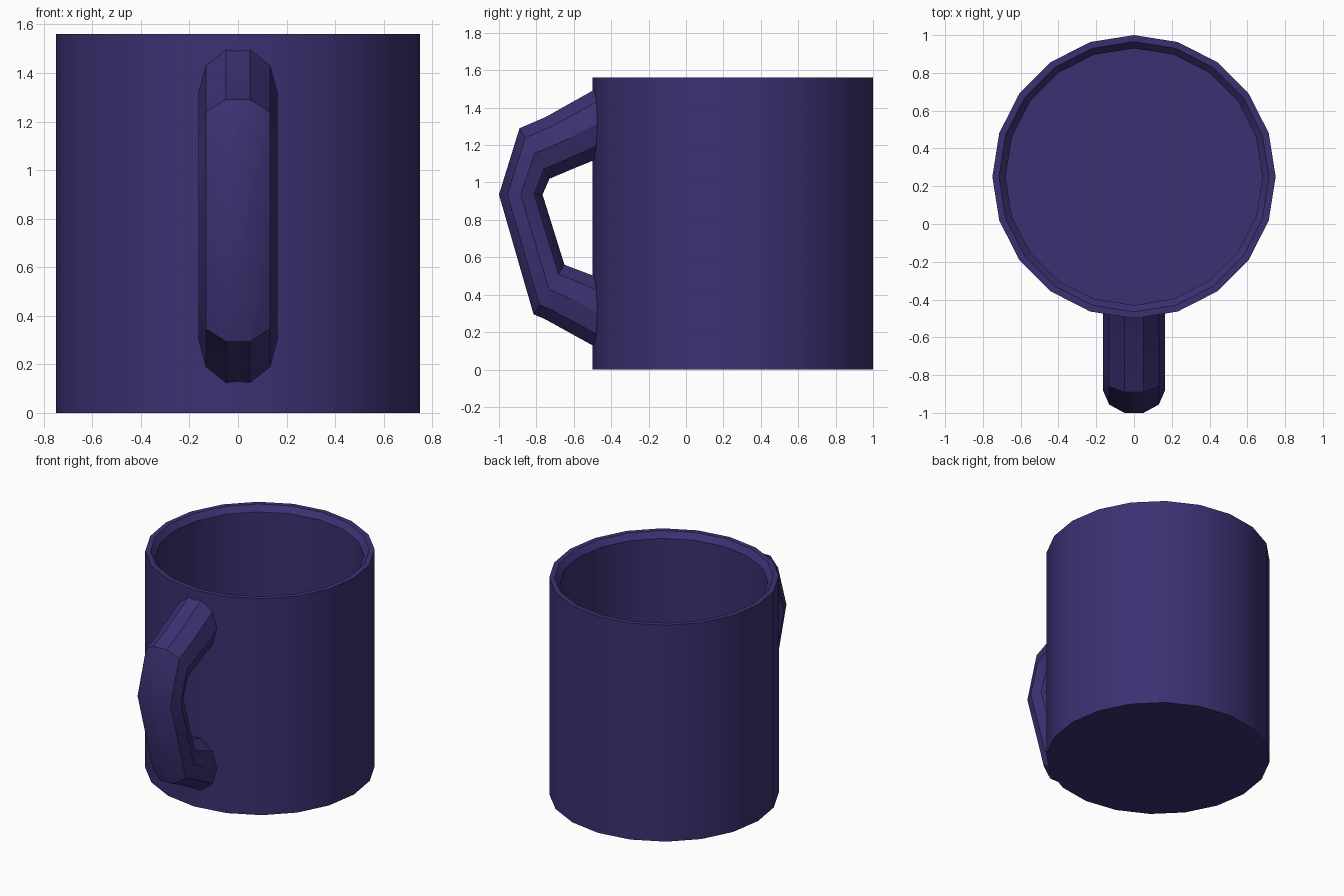
import bpy
import bmesh
from math import cos, sin, pi, radians
from mathutils import Vector

cube = bpy.data.objects.get("Cube")
if cube:
    bpy.data.objects.remove(cube, do_unlink=True)

# Glaze colour
glaze = bpy.data.materials.new("deep_violet_glaze")
colour = (0.045, 0.030, 0.168, 1)
glaze.diffuse_color = colour
glaze.use_nodes = True
glaze.node_tree.nodes["Principled BSDF"].inputs["Base Color"].default_value = colour


def loft(name, rings):
    """Skin a row of matching rings, cap both ends and shade smooth."""
    bm = bmesh.new()
    loops = [[bm.verts.new(p) for p in ring] for ring in rings]
    for a, b in zip(loops, loops[1:]):
        n = len(a)
        for i in range(n):
            j = (i + 1) % n
            bm.faces.new((a[i], a[j], b[j], b[i]))
    bm.faces.new(loops[0])
    bm.faces.new(loops[-1])
    bmesh.ops.recalc_face_normals(bm, faces=bm.faces)
    mesh = bpy.data.meshes.new(name)
    bm.to_mesh(mesh)
    bm.free()
    mesh.materials.append(glaze)
    obj = bpy.data.objects.new(name, mesh)
    bpy.context.collection.objects.link(obj)
    bpy.ops.object.select_all(action='DESELECT')
    obj.select_set(True)
    bpy.context.view_layer.objects.active = obj
    bpy.ops.object.shade_smooth_by_angle(angle=radians(30))
    return obj


def circle(radius, z, sides=20):
    return [(radius * cos(2 * pi * i / sides), 0.25 + radius * sin(2 * pi * i / sides), z)
            for i in range(sides)]


# Cup body: outer wall, rim, inner chamfer, inner wall and floor
profile = [(0.75, 0), (0.75, 1.56), (0.715, 1.56), (0.68, 1.52), (0.68, 0.07)]
loft("cup_body", [circle(r, z) for r, z in profile])


# Handle: ten-sided oval sections, each spanning an outer and an inner (y, z) point
def section(outer, inner, half_width=0.163, sides=10):
    o, i = Vector((0, *outer)), Vector((0, *inner))
    centre = (o + i) / 2
    depth = (o - i) / 2 / cos(pi / sides)
    angles = [2 * pi * (k + 0.5) / sides for k in range(sides)]
    return [centre + depth * cos(a) + Vector((half_width * sin(a), 0, 0)) for a in angles]


spans = [
    ((-0.465, 1.51), (-0.465, 1.13)),
    ((-0.75, 1.35), (-0.60, 1.075)),
    ((-0.89, 1.29), (-0.73, 1.02)),
    ((-1.00, 0.935), (-0.767, 0.935)),
    ((-0.815, 0.295), (-0.65, 0.56)),
    ((-0.755, 0.27), (-0.57, 0.53)),
    ((-0.465, 0.11), (-0.465, 0.49)),
]
loft("handle", [section(o, i) for o, i in spans])
